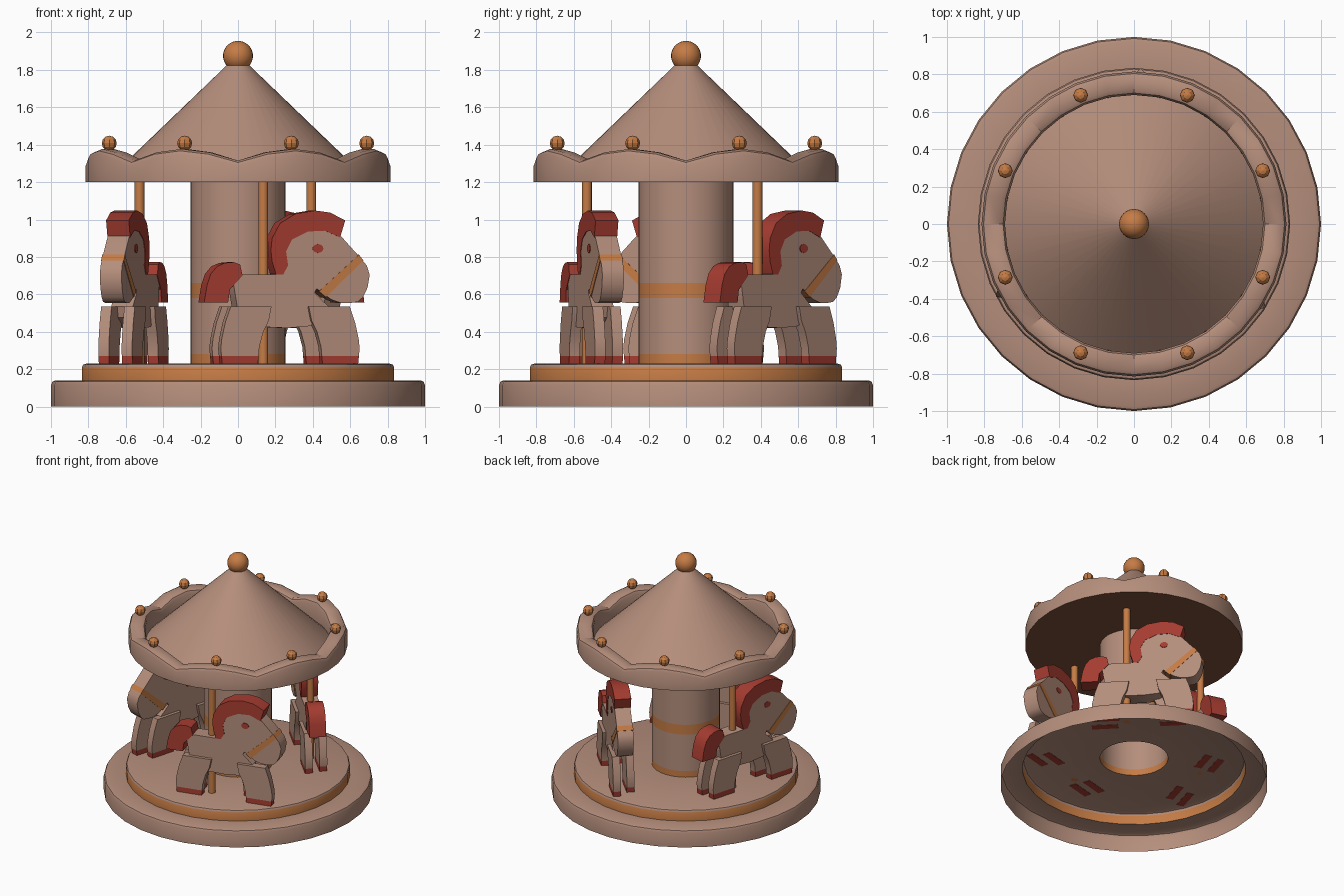
import bpy, bmesh, math
from mathutils import Matrix

if "Cube" in bpy.data.objects:
    bpy.data.objects.remove(bpy.data.objects["Cube"])


def material(name, rgb):
    m = bpy.data.materials.new(name)
    m.diffuse_color = (*rgb, 1)
    m.use_nodes = True
    m.node_tree.nodes["Principled BSDF"].inputs["Base Color"].default_value = m.diffuse_color
    return m


BROWN = material("pale_brown", (0.46, 0.27, 0.20))
ORANGE = material("orange", (0.56, 0.20, 0.06))
RED = material("red", (0.38, 0.045, 0.03))
DARK = material("dark_brown", (0.195, 0.082, 0.04))


def finish(bm, name, mats, matrix=None, smooth=30):
    me = bpy.data.meshes.new(name)
    bm.to_mesh(me)
    bm.free()
    ob = bpy.data.objects.new(name, me)
    bpy.context.collection.objects.link(ob)
    for m in mats:
        me.materials.append(m)
    if matrix:
        ob.matrix_world = matrix
    if smooth:
        bpy.ops.object.select_all(action='DESELECT')
        ob.select_set(True)
        bpy.context.view_layer.objects.active = ob
        bpy.ops.object.shade_smooth_by_angle(angle=math.radians(smooth))
    return ob


def lathe(name, profile, mats, n=32, marks=(), wave=None, closed=False):
    """Revolve (radius, z) points; marks lists profile segments using material 1."""
    bm = bmesh.new()
    rings = []
    for r, z in profile:
        ring = []
        for j in range(n):
            a = 2 * math.pi * j / n
            dz = wave(a) if wave and z > 1.25 else 0
            ring.append(bm.verts.new((r * math.cos(a), r * math.sin(a), z + dz)))
        rings.append(ring)
    for i in range(len(rings) - (0 if closed else 1)):
        lo, hi = rings[i], rings[(i + 1) % len(rings)]
        for j in range(n):
            k = (j + 1) % n
            f = bm.faces.new((lo[j], lo[k], hi[k], hi[j]))
            f.material_index = 1 if i in marks else 0
    return finish(bm, name, mats)


def slab(name, outline, thick, mats, matrix, offset=0, hoof=None):
    """Extrude an (x, z) outline sideways, centred on y = offset."""
    bm = bmesh.new()
    f = bm.faces.new([bm.verts.new((x, offset - thick / 2, z)) for x, z in outline])
    ext = bmesh.ops.extrude_face_region(bm, geom=[f])
    moved = [v for v in ext["geom"] if isinstance(v, bmesh.types.BMVert)]
    bmesh.ops.translate(bm, verts=moved, vec=(0, thick, 0))
    bmesh.ops.recalc_face_normals(bm, faces=bm.faces)
    if hoof:
        bmesh.ops.bisect_plane(bm, geom=bm.verts[:] + bm.edges[:] + bm.faces[:],
                               plane_co=(0, 0, hoof), plane_no=(0, 0, 1))
        for f in bm.faces:
            f.material_index = 1 if f.calc_center_median().z < hoof else 0
    return finish(bm, name, mats, matrix, 35)


def ball(name, r, loc, u, v, smooth):
    bm = bmesh.new()
    bmesh.ops.create_uvsphere(bm, u_segments=u, v_segments=v, radius=r,
                              matrix=Matrix.Translation(loc))
    return finish(bm, name, [ORANGE], None, smooth)


# Stepped base (open underneath) and centre column with orange bands
lathe("base_and_column",
      [(1, 0), (1, 0.115), (0.992, 0.133), (0.975, 0.14), (0.835, 0.14),
       (0.835, 0.21), (0.828, 0.224), (0.81, 0.23), (0.255, 0.23), (0.255, 0.28),
       (0.255, 0.58), (0.255, 0.66), (0.255, 1.2)],
      [BROWN, ORANGE], marks=(4, 8, 10))

# Scalloped canopy rim
lathe("canopy_rim",
      [(0.815, 1.2), (0.815, 1.285), (0.805, 1.305), (0.785, 1.315), (0.72, 1.315),
       (0.70, 1.305), (0.69, 1.285), (0.69, 1.2)],
      [BROWN], wave=lambda a: 0.062 * abs(math.sin(4 * a)))

# Canopy underside, roof cone, finial and rim bulbs
bm = bmesh.new()
bmesh.ops.create_circle(bm, cap_ends=True, segments=32, radius=0.815,
                        matrix=Matrix.Translation((0, 0, 1.2)))
bmesh.ops.reverse_faces(bm, faces=bm.faces)
finish(bm, "canopy_underside", [DARK], None, 0)
lathe("roof_cone", [(0.69, 1.22), (0.06, 1.825)], [BROWN], n=48)
ball("finial", 0.08, (0, 0, 1.875), 24, 16, 40)
for i in range(8):
    a = math.radians(22.5 + 45 * i)
    ball(f"rim_bulb_{i + 1}", 0.04,
         (0.745 * math.cos(a), 0.745 * math.sin(a), 1.408), 8, 6, 0)

# Horse outlines, x forward from the pole
BODY = [(-0.18, 0.66), (-0.17, 0.685), (-0.145, 0.705), (0.05, 0.705), (0.10, 0.735),
        (0.112, 0.775), (0.10, 0.83), (0.12, 0.893), (0.16, 0.94), (0.215, 0.968),
        (0.29, 0.972), (0.353, 0.957), (0.42, 0.904), (0.507, 0.81), (0.555, 0.755),
        (0.572, 0.705), (0.56, 0.636), (0.535, 0.585), (0.507, 0.56), (0.46, 0.553),
        (0.41, 0.555), (0.36, 0.572), (0.28, 0.63), (0.268, 0.608), (0.345, 0.535),
        (0.325, 0.475), (0.24, 0.43), (0.12, 0.42), (0, 0.425), (-0.06, 0.45),
        (-0.145, 0.455), (-0.165, 0.57)]
MANE = [(0.055, 0.705), (0.033, 0.775), (0.026, 0.835), (0.033, 0.90), (0.077, 0.98),
        (0.16, 1.03), (0.27, 1.048), (0.353, 1.037), (0.436, 0.995), (0.408, 0.904),
        (0.325, 0.94), (0.231, 0.936), (0.143, 0.893), (0.11, 0.83), (0.121, 0.754),
        (0.093, 0.705)]
TAIL = [(-0.13, 0.70), (-0.144, 0.76), (-0.18, 0.772), (-0.227, 0.768), (-0.27, 0.75),
        (-0.305, 0.71), (-0.326, 0.65), (-0.342, 0.556), (-0.21, 0.556),
        (-0.20, 0.626), (-0.16, 0.668)]
LEG = [(0.23, 0.535), (0.455, 0.535), (0.485, 0.45), (0.505, 0.36), (0.51, 0.31),
       (0.502, 0.228), (0.305, 0.228), (0.297, 0.32), (0.275, 0.40), (0.245, 0.46)]
STRAP = [(0.292, 0.616), (0.33, 0.584), (0.536, 0.782), (0.512, 0.812)]
EYE = [(0.286 + 0.03 * math.cos(t * math.pi / 6), 0.845 + 0.023 * math.sin(t * math.pi / 6))
       for t in range(12)]

# Three horses on poles, facing along the ring
for i in range(3):
    a = math.radians(-75.7 + 120 * i)
    m = (Matrix.Translation((0.547 * math.cos(a), 0.547 * math.sin(a), 0))
         @ Matrix.Rotation(a + math.pi / 2, 4, 'Z'))
    n = i + 1
    slab(f"horse_body_{n}", BODY, 0.12, [BROWN], m)
    slab(f"horse_mane_{n}", MANE, 0.126, [RED], m)
    slab(f"horse_tail_{n}", TAIL, 0.126, [RED], m)
    slab(f"horse_strap_{n}", STRAP, 0.126, [ORANGE], m)
    slab(f"horse_eyes_{n}", EYE, 0.128, [RED], m)
    # Outer legs at -y; inner legs sit a little further back
    for side, y, df, dr in (("outer", -0.056, 0, 0), ("inner", 0.056, -0.06, -0.02)):
        front = [(x + df, z) for x, z in LEG]
        rear = [(0.254 - x + dr, z) for x, z in LEG]
        slab(f"front_leg_{side}_{n}", front, 0.058, [BROWN, RED], m, y, 0.27)
        slab(f"rear_leg_{side}_{n}", rear, 0.058, [BROWN, RED], m, y, 0.27)
    bm = bmesh.new()
    bmesh.ops.create_cone(bm, cap_ends=True, segments=12, radius1=0.027, radius2=0.027,
                          depth=0.97, matrix=Matrix.Translation((0, 0, 0.715)))
    finish(bm, f"pole_{n}", [ORANGE], m, 40)
